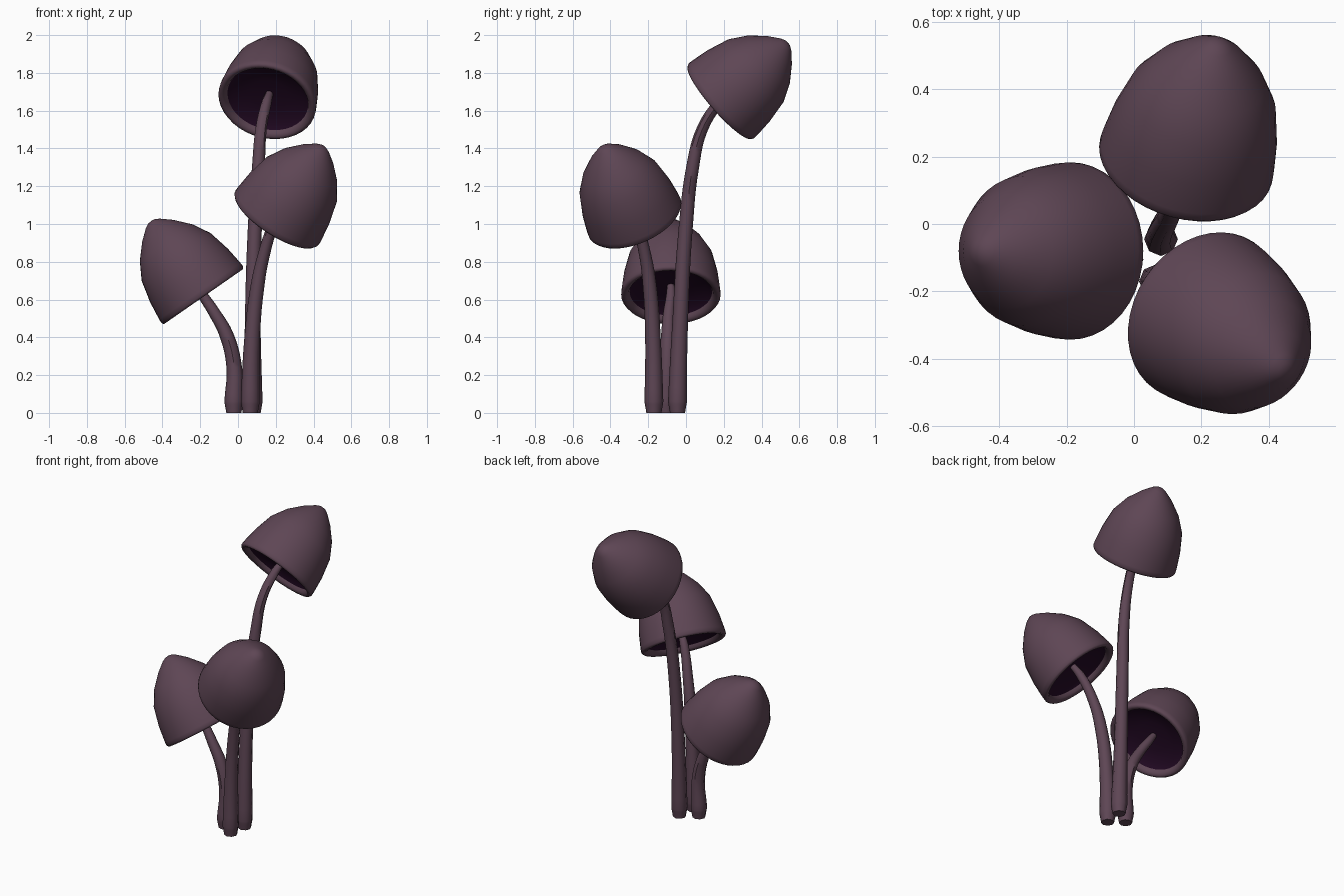
import bpy
import bmesh
import math
from mathutils import Vector

cube = bpy.data.objects.get("Cube")
if cube:
    bpy.data.objects.remove(cube, do_unlink=True)


def make_material(name, rgb):
    mat = bpy.data.materials.new(name)
    mat.use_nodes = True
    color = (*rgb, 1.0)
    mat.diffuse_color = color
    mat.node_tree.nodes["Principled BSDF"].inputs["Base Color"].default_value = color
    return mat


flesh = make_material("dusky purple", (0.112, 0.061, 0.09))
dark = make_material("deep violet gills", (0.017, 0.003, 0.018))

# Cap outlines as (radius, height above the rim plane)
OUTER = [(0, 0.482), (0.022, 0.479), (0.045, 0.466), (0.1, 0.42), (0.17, 0.342),
         (0.222, 0.25), (0.25, 0.13), (0.262, 0.03), (0.263, 0.006),
         (0.255, -0.005), (0.24, -0.005), (0.225, 0.006), (0.218, 0.025)]
GILLS = [(0.218, 0.025), (0.19, 0.045), (0.1, 0.06), (0, 0.065)]


def lathe(name, profile, mat, centre, axis, steps=40):
    """Revolve an outline and stand it on a tilted axis."""
    bm = bmesh.new()
    verts = [bm.verts.new((r, 0, h)) for r, h in profile]
    edges = [bm.edges.new(pair) for pair in zip(verts, verts[1:])]
    bmesh.ops.spin(bm, geom=verts + edges, cent=(0, 0, 0), axis=(0, 0, 1),
                   angle=math.tau, steps=steps, use_duplicate=False)
    bmesh.ops.remove_doubles(bm, verts=bm.verts, dist=0.0005)
    bmesh.ops.dissolve_degenerate(bm, edges=bm.edges, dist=0.0001)
    # Point the faces outward on the cap and downward on the gills
    bm.normal_update()
    top = max(bm.faces, key=lambda f: f.calc_center_median().z)
    if (top.normal.z > 0) != (profile is OUTER):
        bmesh.ops.reverse_faces(bm, faces=bm.faces)
    mesh = bpy.data.meshes.new(name)
    bm.to_mesh(mesh)
    bm.free()
    mesh.materials.append(mat)
    mesh.shade_smooth()
    obj = bpy.data.objects.new(name, mesh)
    bpy.context.collection.objects.link(obj)
    obj.location = centre
    obj.rotation_mode = 'QUATERNION'
    obj.rotation_quaternion = Vector(axis).to_track_quat('Z', 'Y')
    return obj


def stem(name, path):
    """Tapered tube through (x, y, z, radius) points."""
    curve = bpy.data.curves.new(name, 'CURVE')
    curve.dimensions = '3D'
    curve.bevel_depth = 1.0
    curve.bevel_resolution = 2
    curve.resolution_u = 5
    curve.use_fill_caps = True
    spline = curve.splines.new('BEZIER')
    spline.bezier_points.add(len(path) - 1)
    for point, (x, y, z, radius) in zip(spline.bezier_points, path):
        point.co = (x, y, z)
        point.radius = radius
        point.handle_left_type = point.handle_right_type = 'AUTO'
    curve.materials.append(flesh)
    obj = bpy.data.objects.new(name, curve)
    bpy.context.collection.objects.link(obj)
    bpy.ops.object.select_all(action='DESELECT')
    obj.select_set(True)
    bpy.context.view_layer.objects.active = obj
    bpy.ops.object.convert(target='MESH')
    bpy.ops.object.shade_smooth_by_angle(angle=math.radians(45))


# Each mushroom: rim centre, cap axis, stem bends between foot and cap
MUSHROOMS = {
    "short": ((-0.185, -0.08, 0.62), (-0.57, 0, 0.82),
              [(-0.02, -0.1, 0.24, 0.041), (-0.06, -0.095, 0.41, 0.037),
               (-0.125, -0.09, 0.53, 0.031)], (-0.022, -0.105)),
    "middle": ((0.205, -0.27, 1.03), (0.51, -0.34, 0.79),
               [(0.075, -0.175, 0.4, 0.041), (0.1, -0.19, 0.65, 0.037),
                (0.135, -0.215, 0.83, 0.032)], (0.065, -0.17)),
    "tall": ((0.153, 0.183, 1.648), (0.2, 0.74, 0.645),
             [(0.078, -0.03, 0.5, 0.041), (0.09, 0.0, 1.0, 0.037),
              (0.108, 0.035, 1.3, 0.034), (0.122, 0.085, 1.5, 0.03)], (0.08, -0.045)),
}

for label, (centre, axis, bends, (fx, fy)) in MUSHROOMS.items():
    lathe(label + "_cap", OUTER, flesh, centre, axis)
    lathe(label + "_gills", GILLS, dark, centre, axis)
    # Swollen foot, bends, then a rounded end inside the cap
    neck = Vector(centre) - Vector(axis) * 0.01
    tip = Vector(centre) + Vector(axis) * 0.07
    foot = [(fx, fy, 0, 0.04), (fx, fy, 0.06, 0.05)]
    stem(label + "_stem", foot + bends + [(*neck, 0.027), (*tip, 0.02)])
